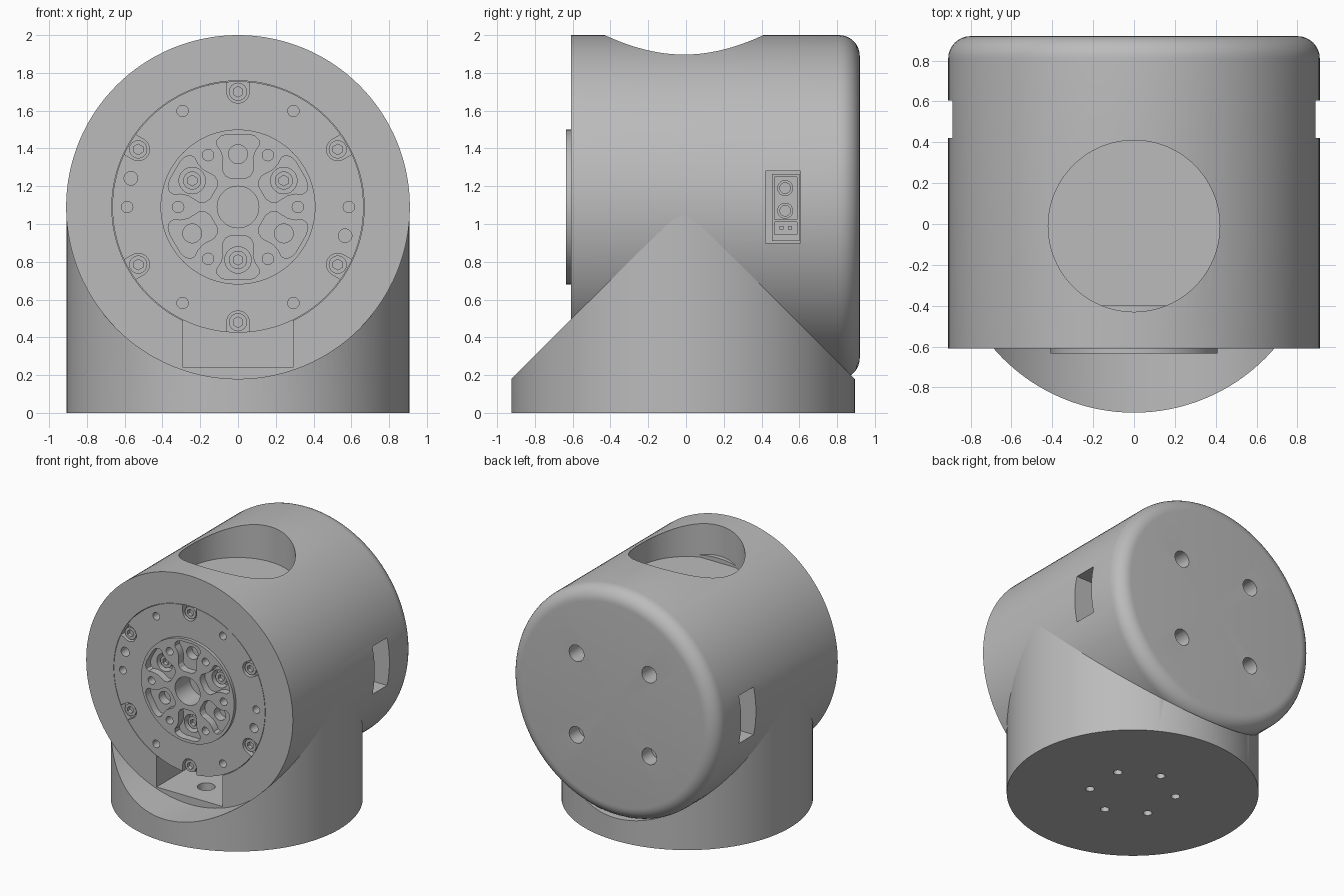
import bpy, bmesh
from math import pi, sin, cos, radians
from mathutils import Vector, Matrix

if "Cube" in bpy.data.objects:
    bpy.data.objects.remove(bpy.data.objects["Cube"])

grey = bpy.data.materials.new("machined grey")
grey.use_nodes = True
grey.diffuse_color = (0.5, 0.5, 0.5, 1)
grey.node_tree.nodes["Principled BSDF"].inputs["Base Color"].default_value = (0.5, 0.5, 0.5, 1)

AXIS = 1.09      # height of the horizontal housing axis
R = 0.91         # radius of both housings
FRONT = -0.61    # front face of the housing
SEAT = -0.4      # floor of the bore that holds the flange
BASE_Y = -0.015


# Shape helpers
def cylinder(bm, r, start, end, sides=32):
    start, end = Vector(start), Vector(end)
    d = end - start
    m = Matrix.Translation((start + end) / 2) @ d.to_track_quat('Z', 'Y').to_matrix().to_4x4()
    bmesh.ops.create_cone(bm, cap_ends=True, segments=sides, radius1=r, radius2=r,
                          depth=d.length, matrix=m)


def box(bm, lo, hi):
    lo, hi = Vector(lo), Vector(hi)
    m = Matrix.Translation((lo + hi) / 2) @ Matrix.Diagonal((*(hi - lo), 1))
    bmesh.ops.create_cube(bm, size=1, matrix=m)


def polar(r, deg, side=0):
    """Point on the front plane at radius r, shifted sideways from its ray."""
    a = radians(deg)
    return r * cos(a) - side * sin(a), AXIS + r * sin(a) + side * cos(a)


def drill(bm, r, spot, y0, y1, sides=32):
    x, z = spot
    cylinder(bm, r, (x, y0, z), (x, y1, z), sides)


def prism(bm, outline, deg, y0, y1):
    pts = [polar(r, deg, s) for r, s in outline]
    face = bm.faces.new([bm.verts.new((x, y0, z)) for x, z in pts])
    out = bmesh.ops.extrude_face_region(bm, geom=[face])["geom"]
    bmesh.ops.translate(bm, vec=(0, y1 - y0, 0),
                        verts=[v for v in out if isinstance(v, bmesh.types.BMVert)])


def make(name, bm):
    bmesh.ops.recalc_face_normals(bm, faces=bm.faces)
    mesh = bpy.data.meshes.new(name)
    bm.to_mesh(mesh)
    bm.free()
    mesh.materials.append(grey)
    ob = bpy.data.objects.new(name, mesh)
    bpy.context.collection.objects.link(ob)
    return ob


def cut(bm, *targets):
    """Subtract the solids in bm from each target, then drop the cutter."""
    cutter = make("cutter", bm)
    cutter.hide_render = True
    for ob in targets:
        mod = ob.modifiers.new("cut", 'BOOLEAN')
        mod.operation, mod.solver, mod.object = 'DIFFERENCE', 'EXACT', cutter
        dg = bpy.context.evaluated_depsgraph_get()
        result = bpy.data.meshes.new_from_object(ob.evaluated_get(dg))
        ob.modifiers.clear()
        ob.data = result
    bpy.data.objects.remove(cutter)


# Horizontal housing: lathed profile with a rounded back edge
bm = bmesh.new()
fillet = 0.11
profile = [(0, FRONT), (R, FRONT)]
for i in range(9):
    a = i * pi / 16
    profile.append((R - fillet + fillet * cos(a), 0.92 - fillet + fillet * sin(a)))
profile.append((0, 0.92))
verts = [bm.verts.new((r, y, AXIS)) for r, y in profile]
edges = [bm.edges.new(pair) for pair in zip(verts, verts[1:])]
bmesh.ops.spin(bm, geom=verts + edges, cent=(0, 0, AXIS), axis=(0, 1, 0),
               angle=2 * pi, steps=128, use_merge=True)
bmesh.ops.remove_doubles(bm, verts=bm.verts, dist=0.0001)
housing = make("housing", bm)

# Vertical base, coped to the housing radius in front and behind
bm = bmesh.new()
cylinder(bm, R - 0.001, (0, BASE_Y, 0), (0, BASE_Y, AXIS), 128)
base = make("base", bm)
bm = bmesh.new()
cylinder(bm, R, (0, -1.3, AXIS), (0, FRONT + 0.02, AXIS), 128)
cylinder(bm, R, (0, 0.8, AXIS), (0, 1.3, AXIS), 128)
cut(bm, base)

# Mounting holes under the base
bm = bmesh.new()
for k in range(6):
    a = radians(30 + 60 * k)
    x, y = 0.313 * cos(a), BASE_Y + 0.313 * sin(a)
    cylinder(bm, 0.032, (x, y, -0.1), (x, y, 0.12))
cut(bm, base)

# Round pocket on top and four holes in the back
bm = bmesh.new()
cylinder(bm, 0.42, (0, -0.01, 1.72), (0, -0.01, 2.3), 96)
for x in (-0.32, 0.32):
    for z in (-0.325, 0.325):
        drill(bm, 0.065, (x, AXIS + z), 0.72, 1.1)
cut(bm, housing)

# Connector windows in both sides
bm = bmesh.new()
for s in (-1, 1):
    box(bm, (min(s * 0.68, s * 1.1), 0.42, 0.9), (max(s * 0.68, s * 1.1), 0.605, 1.28))
cut(bm, housing, base)

# Flange bore, then the cable notch below it with a hole in its floor
bm = bmesh.new()
drill(bm, 0.668, (0, AXIS), -0.8, SEAT, 128)
cut(bm, housing, base)
bm = bmesh.new()
box(bm, (-0.29, -0.8, 0.24), (0.29, -0.15, 0.6))
cut(bm, housing, base)
bm = bmesh.new()
cylinder(bm, 0.065, (0, -0.4, 0.12), (0, -0.4, 0.3))
cut(bm, housing, base)

# Flange with open bolt seats, threaded holes and a central bore
bm = bmesh.new()
drill(bm, 0.665, (0, AXIS), FRONT, SEAT, 128)
flange = make("flange", bm)
bm = bmesh.new()
drill(bm, 0.405, (0, AXIS), -0.8, -0.2, 96)
seat = [(0.61 - 0.06 * sin(i * pi / 12), 0.06 * cos(i * pi / 12)) for i in range(13)]
seat = [(0.75, 0.06)] + seat + [(0.75, -0.06)]
for k in range(6):
    prism(bm, seat, 30 + 60 * k, -0.8, FRONT + 0.045)
    drill(bm, 0.03, polar(0.587, 60 * k), -0.8, FRONT + 0.1)
for deg in (165, 345):
    drill(bm, 0.036, polar(0.587, deg), -0.8, FRONT + 0.1)
cut(bm, flange)

# Output hub with six waisted pockets
HUB = -0.635
bm = bmesh.new()
drill(bm, 0.41, (0, AXIS), HUB, FRONT - 0.0, 96)
drill(bm, 0.404, (0, AXIS), FRONT, SEAT, 96)
bmesh.ops.remove_doubles(bm, verts=bm.verts, dist=0.00001)
bm.free()
bm = bmesh.new()
drill(bm, 0.41, (0, AXIS), HUB, SEAT, 96)
hub = make("output_hub", bm)
bm = bmesh.new()
drill(bm, 0.11, (0, AXIS), -0.8, SEAT - 0.05, 64)
half = [(0.15, 0.035), (0.165, 0.065), (0.19, 0.08), (0.26, 0.078), (0.3, 0.092),
        (0.33, 0.112), (0.355, 0.11), (0.375, 0.09), (0.385, 0.055)]
pocket = half + [(r, -s) for r, s in reversed(half)]
for k in range(6):
    prism(bm, pocket, 30 + 60 * k, -0.8, HUB + 0.06)
    drill(bm, 0.03, polar(0.317, 60 * k), -0.8, HUB + 0.1)
cut(bm, hub)
bm = bmesh.new()
for k in range(6):
    drill(bm, 0.07 if k % 2 == 0 else 0.05, polar(0.28, 30 + 60 * k), -0.7, HUB + 0.13)
cut(bm, hub)

# Socket head screws in the flange and in every second hub pocket
bm, sockets = bmesh.new(), bmesh.new()
heads = [(polar(0.61, 30 + 60 * k), FRONT + 0.012) for k in range(6)]
heads += [(polar(0.28, 30 + 120 * k), HUB + 0.075) for k in range(3)]
for spot, y in heads:
    drill(bm, 0.048, spot, y, y + 0.07)
    drill(sockets, 0.028, spot, y - 0.05, y + 0.03, 6)
screws = make("socket_screws", bm)
cut(sockets, screws)

# Electrical connectors inside the side windows
parts = [housing, base, flange, hub, screws]
for s, label in ((1, "left"), (-1, "right")):
    bm = bmesh.new()
    box(bm, (0.66, 0.455, 0.91), (0.74, 0.6, 1.265))
    block = make(label + "_connector", bm)
    bm = bmesh.new()
    box(bm, (0.715, 0.468, 1.025), (0.8, 0.587, 1.25))
    box(bm, (0.725, 0.468, 0.945), (0.8, 0.587, 1.01))
    cut(bm, block)
    bm, pins = bmesh.new(), bmesh.new()
    for z in (1.07, 1.19):
        cylinder(bm, 0.042, (0.7, 0.525, z), (0.735, 0.525, z))
        cylinder(pins, 0.028, (0.722, 0.525, z), (0.8, 0.525, z))
    rings = make(label + "_connector_rings", bm)
    cut(pins, rings)
    bm = bmesh.new()
    for y in (0.505, 0.55):
        box(bm, (0.7, y - 0.01, 0.97), (0.735, y + 0.01, 0.99))
    contacts = make(label + "_connector_contacts", bm)
    for ob in (block, rings, contacts):
        if s < 0:
            ob.data.transform(Matrix.Diagonal((-1, 1, 1, 1)))
            ob.data.flip_normals()
        parts.append(ob)

# Smooth the curved walls and keep the machined edges crisp
bpy.ops.object.select_all(action='DESELECT')
for ob in parts:
    ob.select_set(True)
bpy.context.view_layer.objects.active = housing
bpy.ops.object.shade_smooth_by_angle(angle=radians(30))
